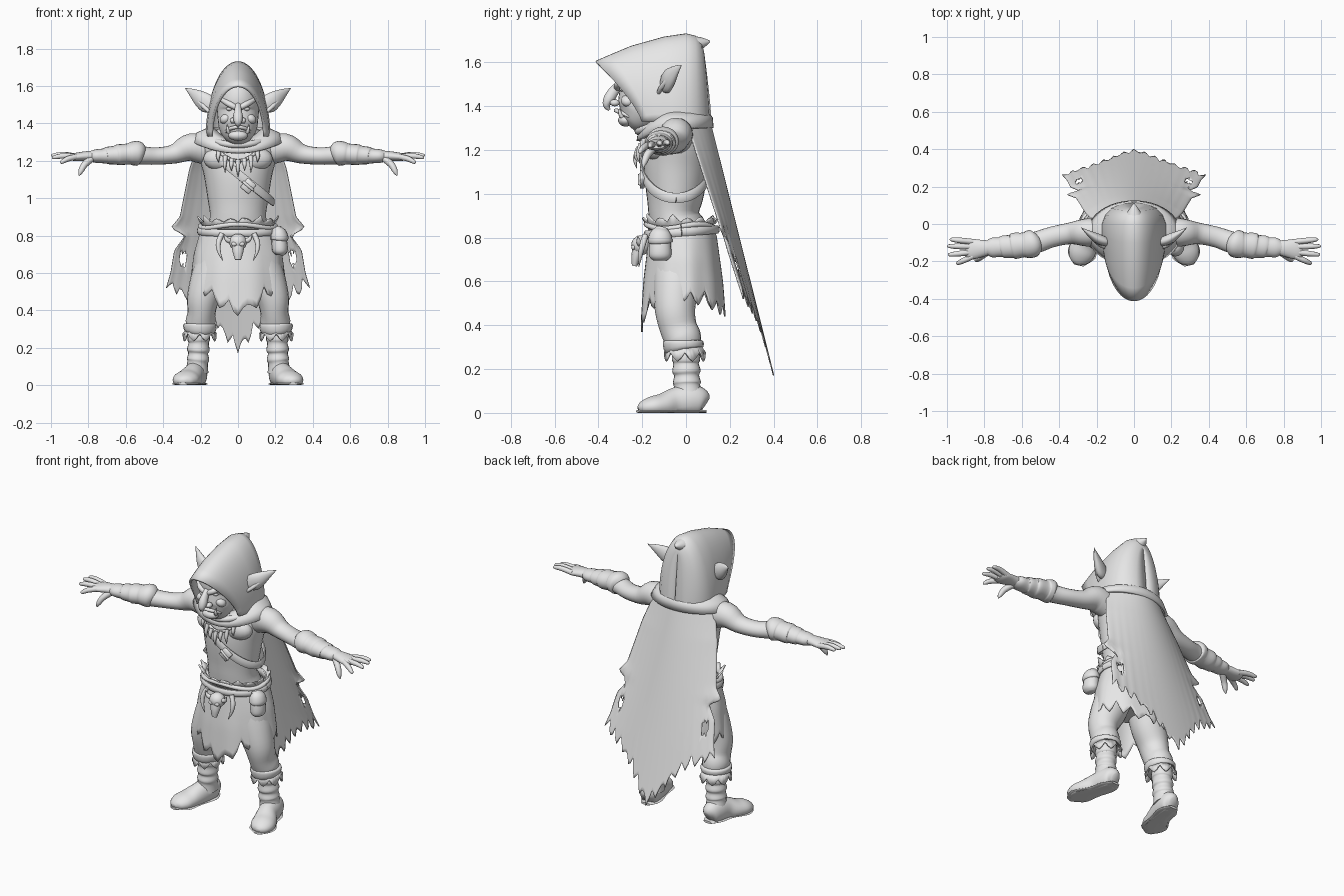
import bpy, bmesh, math, random
from mathutils import Vector, Matrix
random.seed(4)

clay = bpy.data.materials.new("plain grey")
clay.diffuse_color = (0.8, 0.8, 0.8, 1)


def finish(name, bm, thick=0, mirror=False):
    bmesh.ops.recalc_face_normals(bm, faces=bm.faces)
    me = bpy.data.meshes.new(name)
    bm.to_mesh(me)
    bm.free()
    ob = bpy.data.objects.new(name, me)
    bpy.context.collection.objects.link(ob)
    me.materials.append(clay)
    if thick:
        m = ob.modifiers.new("thickness", 'SOLIDIFY')
        m.thickness, m.offset = thick, 0
    if mirror:
        m = ob.modifiers.new("mirror", 'MIRROR')
        m.use_mirror_merge = False
    return ob


def surface(name, grid, closed=False, caps=False, thick=0, mirror=False, hole=None):
    """Skin a grid of points; rows may close into rings."""
    bm = bmesh.new()
    rows = [[bm.verts.new(p) for p in r] for r in grid]
    n = len(rows[0])
    for a, b in zip(rows, rows[1:]):
        for j in range(n if closed else n - 1):
            k = (j + 1) % n
            f = bm.faces.new((a[j], a[k], b[k], b[j]))
            if hole and hole(f.calc_center_median()):
                bm.faces.remove(f)
    if caps:
        bm.faces.new(rows[0])
        bm.faces.new(rows[-1])
    return finish(name, bm, thick, mirror)


def lerp(table, x):
    """Linear lookup in a list of (key, value), keys ascending."""
    if x <= table[0][0]:
        return table[0][1]
    for (a, p), (b, q) in zip(table, table[1:]):
        if x <= b:
            return p + (q - p) * (x - a) / (b - a)
    return table[-1][1]


def limb(name, keys, up=(0, 0, 1), n=20, sub=4, mirror=False, floor=False):
    """Smooth tube through (x, y, z, side radius, up radius) keys."""
    k = [keys[0]] + list(keys) + [keys[-1]]
    path = []
    for i in range(1, len(k) - 2):
        for s in range(sub):
            t = s / sub
            path.append([0.5 * (2 * b + (c - a) * t + (2 * a - 5 * b + 4 * c - d) * t * t
                                + (3 * b - a - 3 * c + d) * t ** 3)
                         for a, b, c, d in zip(*k[i - 1:i + 3])])
    path.append(list(keys[-1]))
    grid = []
    for i, p in enumerate(path):
        tan = Vector(path[min(i + 1, len(path) - 1)][:3]) - Vector(path[max(i - 1, 0)][:3])
        tan.normalize()
        side = tan.cross(Vector(up)).normalized()
        top = side.cross(tan)
        ring = []
        for j in range(n):
            w = math.tau * j / n
            v = Vector(p[:3]) + side * max(p[3], .001) * math.cos(w) + top * max(p[4], .001) * math.sin(w)
            if floor:
                v.z = max(v.z, 0)
            ring.append(v)
        grid.append(ring)
    return surface(name, grid, True, True, 0, mirror)


def ball(name, loc, size, mirror=False, rot=0):
    bm = bmesh.new()
    mat = Matrix.Translation(loc) @ Matrix.Rotation(rot, 4, 'Y') @ Matrix.Diagonal((*size, 1))
    bmesh.ops.create_uvsphere(bm, u_segments=20, v_segments=12, radius=1, matrix=mat)
    return finish(name, bm, 0, mirror)


def block(name, loc, size, rot):
    bm = bmesh.new()
    mat = Matrix.Translation(loc) @ Matrix.Rotation(rot, 4, 'Y') @ Matrix.Diagonal((*size, 1))
    bmesh.ops.create_cube(bm, size=1, matrix=mat)
    bmesh.ops.bevel(bm, geom=bm.edges[:], offset=.004, segments=1, affect='EDGES')
    return finish(name, bm)


def loop(name, rx, ry, cy, zf, a, b, steps=24):
    """Closed band round the body."""
    pts = []
    for i in range(steps + 1):
        w = math.tau * i / steps
        pts.append((rx * math.cos(w), cy + ry * math.sin(w), zf(w), a, b))
    return limb(name, pts, n=10, sub=2)


def jag(i, amp):
    return amp * (0, .55, 1, .5)[i % 4] * random.uniform(.5, 1.1)


# Torso and neck
limb("torso", [(0, y, z, a, b) for z, y, a, b in (
    (.6, -.03, .12, .11), (.8, -.03, .17, .13), (.9, -.055, .15, .115), (1, -.05, .163, .132),
    (1.12, -.045, .182, .148), (1.22, -.04, .205, .145), (1.3, -.04, .2, .12),
    (1.36, -.06, .11, .1), (1.42, -.08, .08, .08))], up=(0, 1, 0), n=32)
ball("chest_muscle", (.085, -.13, 1.21), (.1, .06, .065), True)

# Arms, wrapped forearms, hands
limb("arm", [(.14, -.04, 1.25, .07, .08), (.25, -.045, 1.272, .075, .075), (.34, -.05, 1.237, .058, .052),
             (.44, -.07, 1.225, .055, .046), (.53, -.1, 1.23, .058, .05), (.62, -.11, 1.232, .06, .05)], mirror=True)
limb("forearm_wrap", [(.51, -.095, 1.235, .045, .045), (.535, -.103, 1.24, .072, .066),
                      (.57, -.11, 1.238, .073, .062), (.59, -.112, 1.236, .066, .056),
                      (.64, -.117, 1.232, .07, .056), (.66, -.12, 1.23, .062, .05), (.7, -.122, 1.228, .06, .046),
                      (.715, -.124, 1.226, .052, .04), (.76, -.126, 1.225, .052, .036),
                      (.79, -.127, 1.224, .035, .028)], mirror=True)
limb("palm", [(.75, -.125, 1.225, .035, .028), (.81, -.13, 1.225, .045, .026), (.87, -.135, 1.22, .055, .022),
              (.9, -.135, 1.22, .04, .014)], mirror=True)
for i, (y0, tip) in enumerate(((-.095, (.985, -.082, 1.232)), (-.122, (1, -.118, 1.23)),
                               (-.15, (.995, -.165, 1.218)), (-.172, (.95, -.213, 1.19)))):
    a = Vector((.86, y0, 1.222))
    m = a.lerp(Vector(tip), .55) + Vector((0, 0, .006))
    limb("finger_%d" % (i + 1), [(*a, .015, .016), (*m, .015, .015),
                                 (*a.lerp(Vector(tip), .92), .01, .01), (*tip, .002, .002)], n=10, mirror=True)
limb("thumb", [(.78, -.145, 1.215, .02, .02), (.82, -.175, 1.18, .018, .018), (.84, -.19, 1.145, .014, .014),
               (.85, -.195, 1.12, .003, .003)], up=(0, 1, 0), n=10, mirror=True)

# Trousers, cuffs, shins, boots
limb("trouser_leg", [(.1, -.03, .72, .1, .12), (.145, -.045, .58, .105, .105), (.185, -.05, .47, .088, .092),
                     (.195, -.035, .39, .075, .085), (.2, -.015, .34, .08, .085), (.203, -.01, .3, .07, .075)],
     up=(0, 1, 0), mirror=True)
limb("cuff_roll", [(.203, -.012, .335, .065, .07), (.203, -.012, .325, .088, .092), (.204, -.012, .295, .086, .09),
                   (.205, -.01, .28, .07, .075)], up=(0, 1, 0), mirror=True)
surface("cuff_rag", [[(.205 + r * math.cos(w), -.005 + r * 1.05 * math.sin(w),
                       .3 if k == 0 else .235 + (.04 if j % 4 == 0 else .015 * (j % 2)))
                      for j, w in enumerate(math.tau * q / 32 for q in range(32))]
                     for k, r in enumerate((.07, .088))], True, thick=.008, mirror=True)
limb("shin_wrap", [(.207, 0, .3, .055, .06), (.21, 0, .245, .06, .065), (.21, 0, .225, .054, .058),
                   (.212, .002, .19, .061, .065), (.213, .003, .17, .053, .057), (.214, .004, .14, .06, .064),
                   (.216, .005, .12, .055, .06), (.22, .01, .07, .062, .07)], up=(0, 1, 0), mirror=True)
limb("boot", [(.215, .09, .04, .02, .03), (.217, .07, .05, .05, .062), (.225, .02, .055, .06, .075),
              (.24, -.05, .045, .06, .07), (.265, -.11, .033, .07, .055), (.282, -.16, .028, .07, .046),
              (.292, -.2, .022, .048, .03), (.295, -.218, .018, .015, .012)], mirror=True, floor=True)
limb("sole", [(.217, .093, .007, .03, .007), (.222, .03, .007, .062, .008), (.245, -.06, .007, .06, .008),
              (.28, -.16, .007, .077, .008), (.295, -.222, .007, .025, .007)], mirror=True, floor=True)

# Ragged tunic skirt and waist rags
RX = [(.42, .255), (.55, .25), (.7, .232), (.8, .205), (.9, .17)]
RY = [(.42, .19), (.6, .178), (.8, .152), (.9, .125)]
COLS, ROWS = 64, 12
hem = []
for j in range(COLS):
    s = math.sin(math.tau * j / COLS)
    hem.append((.5 - .13 * max(0, -s) ** 5 - .06 * max(0, s) ** 2) + jag(j, .075))
skirt = []
for i in range(ROWS + 1):
    row = []
    for j in range(COLS):
        w = math.tau * j / COLS
        z = .87 + (hem[j] - .87) * i / ROWS
        fold = 1 + .02 * math.sin(9 * w) * i / ROWS
        row.append((lerp(RX, z) * fold * math.cos(w), -.015 + lerp(RY, z) * fold * math.sin(w), z))
    skirt.append(row)
surface("skirt", skirt, True, thick=.008)
rags = [[], [], []]
for j in range(COLS):
    w = math.tau * j / COLS
    tip = jag(j, .035)
    for r, (e, z) in enumerate(((0, .83), (.005, .86), (.02 + tip * .6, .87 + tip))):
        rags[r].append(((.18 + e) * math.cos(w), -.025 + (.142 + e) * math.sin(w), z))
surface("waist_rags", rags, True, thick=.008)

# Belt with skull, tusks and pouch
loop("belt", .208, .162, -.02, lambda w: .825 + .012 * math.sin(w), .012, .02)
loop("waist_cord", .2, .158, -.022, lambda w: .85 + .01 * math.sin(3 * w), .014, .013)
ball("skull_cranium", (0, -.205, .765), (.047, .045, .045))
limb("skull_snout", [(0, -.215, .75, .035, .03), (0, -.228, .71, .028, .022), (0, -.235, .67, .016, .012)],
     up=(0, 1, 0), n=12)
ball("skull_eye_ridge", (.02, -.24, .755), (.016, .01, .012), True)
limb("skull_horn", [(.035, -.205, .77, .016, .016), (.06, -.215, .78, .012, .012), (.075, -.22, .81, .001, .001)],
     up=(0, 1, 0), n=8, mirror=True)
limb("tusk", [(.085, -.185, .81, .014, .014), (.105, -.2, .76, .014, .014), (.1, -.21, .71, .009, .009),
              (.08, -.215, .665, .001, .001)], up=(0, 1, 0), n=10, mirror=True)
limb("pouch", [(.205, -.11, .84, .025, .03), (.215, -.115, .815, .035, .042), (.222, -.118, .76, .042, .05),
               (.225, -.118, .715, .04, .05), (.225, -.118, .695, .02, .03)], up=(0, 1, 0), n=16)
limb("pouch_flap", [(.21, -.113, .835, .025, .035), (.217, -.116, .815, .042, .05), (.222, -.118, .785, .048, .056),
                    (.222, -.118, .775, .04, .05)], up=(0, 1, 0), n=16)

# Chest strap and buckle
loop("chest_strap", .188, .158, -.045, lambda w: 1.13 - .15 * math.cos(w), .008, .024)
block("buckle", (.055, -.2, 1.065), (.06, .022, .065), math.radians(40))
block("buckle_tongue", (.055, -.212, 1.065), (.075, .012, .015), math.radians(40))

# Tooth necklace
neck = [(.135 * s, -.155 - .055 * (1 - s * s), 1.2 + .09 * s * s) for s in (-1, -.75, -.5, -.25, 0, .25, .5, .75, 1)]
limb("necklace_cord", [(*p, .009, .009) for p in neck], n=8)
for i, (x, y, z) in enumerate(neck[1:-1]):
    d = .085 if i % 2 else .06
    limb("necklace_tooth_%d" % (i + 1), [(x, y - .008, z + .005, .013, .012), (x * 1.05, y - .022, z - d * .5, .01, .01),
                                         (x * 1.02, y - .015, z - d, .001, .001)], up=(0, 1, 0), n=8)

# Cowl over the shoulders
cowl = []
for rx, ry, z, dip in ((.13, .12, 1.37, .07), (.17, .15, 1.365, .08), (.215, .165, 1.345, .085), (.245, .168, 1.3, .06)):
    cowl.append([(rx * math.cos(w), -.05 + ry * math.sin(w), z - dip * max(0, -math.sin(w)) ** 2)
                 for w in (math.tau * j / 48 for j in range(48))])
surface("cowl", cowl, True, thick=.016)
loop("cowl_fold", .15, .145, -.07, lambda w: 1.335 - .05 * max(0, -math.sin(w)), .02, .018)

# Tattered cape
SMOOTH = [(.17, .385), (.53, .38), (.9, .31), (1.15, .26), (1.34, .2)]
EDGE = [(.5, .39), (.6, .36), (.72, .34), (.8, .28), (.84, .36), (.9, .31), (1.15, .26), (1.34, .2)]
HEM = [(0, .17), (.2, .25), (.35, .34), (.6, .43), (.8, .47), (1, .52)]
cols = [[], []]
hems = [lerp(HEM, abs(j - 28) / 28) + jag(j, .07) for j in range(57)]
hems[28] = .17
cape = []
for i in range(49):
    row = []
    for j in range(57):
        u, v = (j - 28) / 28, i / 48
        z = 1.345 + (hems[j] - 1.345) * v
        ws = lerp(SMOOTH, z)
        drop = (1.345 - z) / 1.175
        row.append((u * (ws + abs(u) ** 8 * (lerp(EDGE, z) - ws)),
                    .105 + .295 * drop - (.05 + .06 * (1 - v)) * u * u, z))
    cape.append(row)
surface("cape", cape, thick=.006,
        hole=lambda c: ((abs(c.x) - .29) / .02) ** 2 + ((c.z - .68) / .04) ** 2 < 1)

# Hood: arches from the peaked brim to the back
hood = []
ARCH = [((-.41, 1.6), (-.2, 1.33), .14), ((-.34, 1.63), (-.17, 1.33), .152), ((-.25, 1.668), (-.13, 1.33), .16),
        ((-.1, 1.71), (-.06, 1.325), .166), ((0, 1.725), (0, 1.32), .165), ((.04, 1.715), (.045, 1.32), .148),
        ((.065, 1.69), (.08, 1.32), .115), ((.075, 1.65), (.1, 1.32), .07), ((.078, 1.63), (.11, 1.32), .003)]
for (ay, az), (by, bz), w in ARCH:
    row = []
    for j in range(33):
        t = math.pi * j / 32
        h = math.sin(t)
        row.append((w * math.cos(t), by + (ay - by) * h ** 1.3, bz + (az - bz) * h))
    hood.append(row)
surface("hood", hood, thick=.014)
limb("hood_peak", [(0, -.04, 1.665, .06, .055), (0, .03, 1.68, .05, .042), (0, .08, 1.69, .025, .022),
                   (0, .11, 1.695, .003, .003)], n=16)

# Head and face
limb("head", [(0, y, z, a, b) for z, y, a, b in (
    (1.305, -.255, .03, .025), (1.325, -.24, .07, .065), (1.37, -.215, .1, .1), (1.42, -.2, .108, .11),
    (1.47, -.19, .112, .115), (1.52, -.19, .112, .13), (1.58, -.17, .1, .12), (1.65, -.1, .05, .06))],
     up=(0, 1, 0), n=28)
limb("nose", [(0, -.3, 1.505, .016, .015), (0, -.328, 1.47, .02, .024), (0, -.35, 1.435, .026, .026),
              (0, -.362, 1.405, .02, .018), (0, -.35, 1.382, .006, .006)], up=(0, 1, 0), n=14)
ball("nostril", (.026, -.325, 1.415), (.018, .022, .016), True)
limb("brow", [(.008, -.315, 1.482, .014, .014), (.045, -.305, 1.503, .02, .017), (.09, -.265, 1.53, .012, .012)],
     n=12, mirror=True)
ball("eye", (.045, -.288, 1.478), (.018, .016, .012), True)
ball("cheek", (.065, -.265, 1.425), (.034, .032, .026), True, .5)
ball("chin", (0, -.275, 1.335), (.052, .035, .028))
limb("lips", [(-.068, -.258, 1.352, .006, .006), (-.04, -.3, 1.372, .012, .01), (0, -.318, 1.38, .012, .01),
              (.04, -.3, 1.372, .012, .01), (.068, -.258, 1.352, .006, .006)], n=10)
limb("fang", [(.05, -.292, 1.35, .01, .01), (.055, -.302, 1.37, .008, .008), (.058, -.3, 1.395, .001, .001)],
     up=(0, 1, 0), n=8, mirror=True)

# Pointed ears
limb("ear", [(.135, -.1, 1.49, .022, .03), (.165, -.09, 1.505, .026, .05), (.2, -.075, 1.53, .026, .045),
             (.24, -.05, 1.56, .015, .026), (.282, -.02, 1.588, .001, .001)], n=16, mirror=True)
limb("ear_rim", [(.15, -.125, 1.46, .01, .01), (.185, -.11, 1.49, .01, .012), (.235, -.065, 1.54, .007, .01),
                 (.275, -.026, 1.58, .001, .001)], n=8, mirror=True)

# Smooth shading with crisp edges
bpy.ops.object.select_all(action='SELECT')
bpy.context.view_layer.objects.active = bpy.context.selected_objects[0]
bpy.ops.object.shade_smooth_by_angle(angle=math.radians(50))
